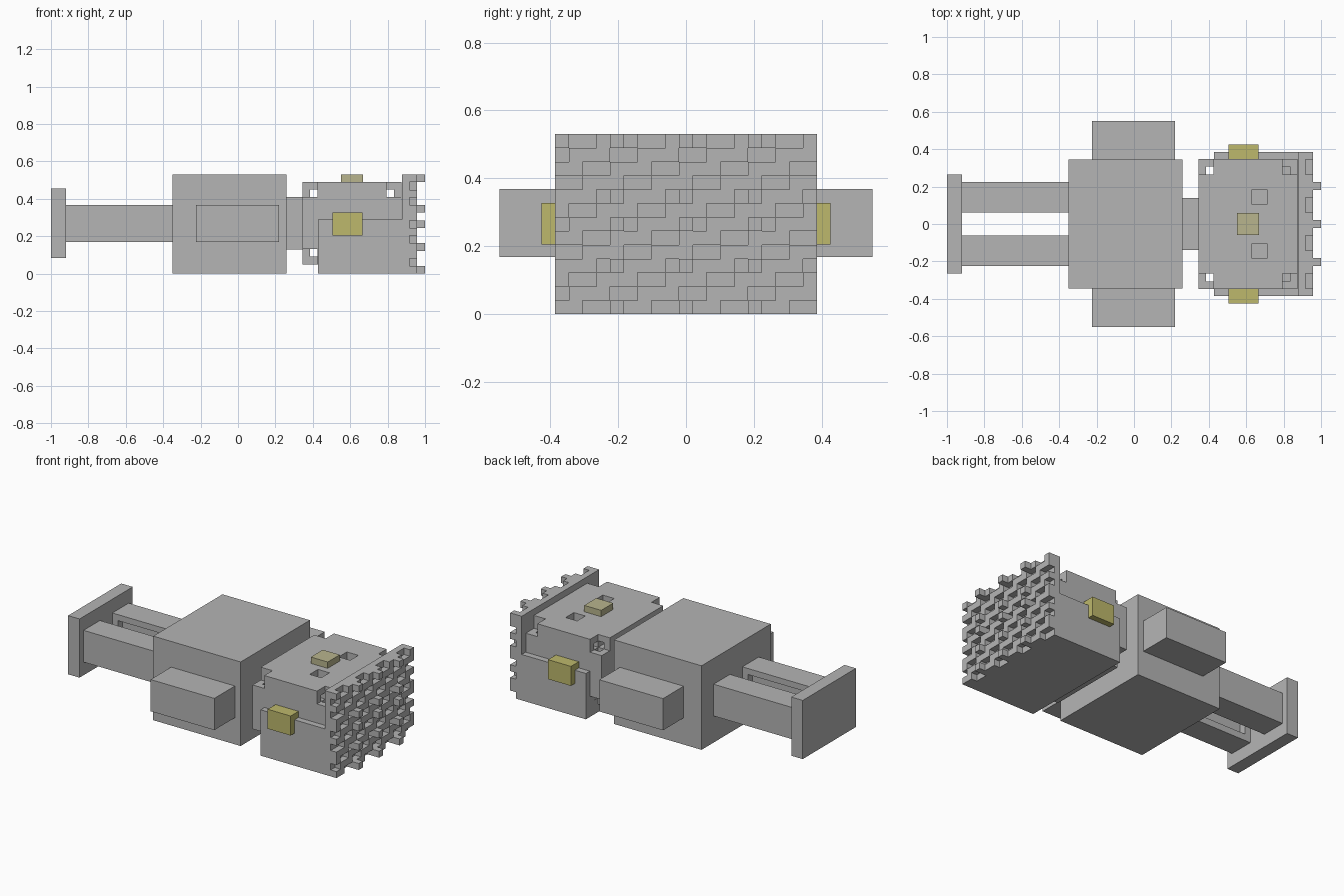
import bpy, bmesh
from itertools import product
from mathutils import Vector

cube = bpy.data.objects.get("Cube")
if cube:
    bpy.data.objects.remove(cube, do_unlink=True)


def material(name, rgb):
    m = bpy.data.materials.new(name)
    m.use_nodes = True
    m.diffuse_color = (*rgb, 1)
    m.node_tree.nodes["Principled BSDF"].inputs["Base Color"].default_value = (*rgb, 1)
    return m


GREY = material("grey metal", (0.46, 0.46, 0.46))
YELLOW = material("dull yellow", (0.51, 0.48, 0.15))
PALE = material("pale yellow", (0.48, 0.46, 0.27))


def boxes(name, items, mat=GREY):
    """One object made of boxes given as (x0, x1, y0, y1, z0, z1)."""
    bm = bmesh.new()
    for x0, x1, y0, y1, z0, z1 in items:
        lo, hi = Vector((x0, y0, z0)), Vector((x1, y1, z1))
        verts = bmesh.ops.create_cube(bm, size=1)["verts"]
        for v in verts:
            v.co = Vector([(a + b) / 2 + c * (b - a) for a, b, c in zip(lo, hi, v.co)])
    me = bpy.data.meshes.new(name)
    bm.to_mesh(me)
    bm.free()
    me.materials.append(mat)
    ob = bpy.data.objects.new(name, me)
    bpy.context.collection.objects.link(ob)
    return ob


def cut(ob, items):
    """Subtract boxes from an object and remove the cutter."""
    cutter = boxes("cutter", items)
    cutter.hide_render = True
    mod = ob.modifiers.new("cut", "BOOLEAN")
    mod.operation = "DIFFERENCE"
    mod.solver = "EXACT"
    mod.object = cutter
    bpy.context.view_layer.objects.active = ob
    bpy.ops.object.modifier_apply(modifier=mod.name)
    bpy.data.objects.remove(cutter, do_unlink=True)


def span(side, a, b):
    return (a, b) if side > 0 else (-b, -a)


# Main body, neck and end plate
boxes("body", [(-0.35, 0.26, -0.345, 0.345, 0, 0.53)])
boxes("neck", [(0.26, 0.35, -0.14, 0.14, 0.13, 0.41)])
boxes("end_plate", [(-1, -0.92, -0.265, 0.265, 0.085, 0.455)])

# Paired parts on both sides
for side, tag in ((-1, "front"), (1, "back")):
    boxes(f"{tag}_side_box", [(-0.225, 0.22, *span(side, 0.345, 0.55), 0.168, 0.368)])
    rod = boxes(f"{tag}_rod", [(-0.92, -0.35, *span(side, 0.062, 0.225), 0.168, 0.368)])
    # lengthwise groove on the inner face
    cut(rod, [(-0.88, -0.39, *span(side, 0.03, 0.105), 0.21, 0.33)])
    boxes(f"{tag}_button", [(0.505, 0.665, *span(side, 0.34, 0.425), 0.205, 0.328)], YELLOW)

# Head block with stepped corners, each pierced along all three axes
U = 0.0406
center, half = (0.61, 0, 0.27), (0.265, 0.347, 0.22)
head = boxes("head_block", [sum(((c - h, c + h) for c, h in zip(center, half)), ())])


def at(axis, side, a, b):
    """Interval measured from the head centre towards one side."""
    lo, hi = span(side, half[axis] + a, half[axis] + b)
    return lo + center[axis], hi + center[axis]


SIDES = (-1, 1)
cut(head, [(*at(0, i, -2 * U, 0.03), *at(1, j, -2 * U, 0.03), *at(2, k, -2 * U, 0.03))
           for i, j, k in product(SIDES, repeat=3)])
for axis in range(3):
    tunnels = []
    for pair in product(SIDES, repeat=2):
        rest = iter(pair)
        box = ()
        for a in range(3):
            if a == axis:
                box += (center[a] - half[a] - 0.03, center[a] + half[a] + 0.03)
            else:
                box += at(a, next(rest), -2 * U, -U)
        tunnels.append(box)
    cut(head, tunnels)
# two pits in the top
cut(head, [(0.63, 0.71, *span(s, 0.103, 0.185), 0.41, 0.55) for s in SIDES])
boxes("top_button", [(0.55, 0.668, -0.06, 0.06, 0.48, 0.53)], PALE)
boxes("lower_jacket", [(0.428, 0.876, -0.386, 0.386, 0, 0.289)])

# Face plate with a stepped lattice of small blocks and longer studs
COLS, ROWS = 19, 13
dy, dz = 0.772 / COLS, 0.53 / ROWS
boxes("face_plate", [(0.876, 0.917, -0.386, 0.386, 0, 0.53)])


def cell(c, r, depth):
    y, z = -0.386 + c * dy, r * dz
    return (0.917, 0.917 + depth, y, y + dy, z, z + dz)


studs = set(product((4, 9, 14), (0, 3, 6, 8, 12)))
lattice = [(c, r) for c, r in product(range(COLS), range(ROWS))
           if (c + 2 * (ROWS - 1 - r)) % 5 in (0, 3, 4) and (c, r) not in studs]
boxes("face_lattice", [cell(c, r, 0.04) for c, r in lattice])
boxes("face_studs", [cell(c, r, 0.082) for c, r in sorted(studs)])
